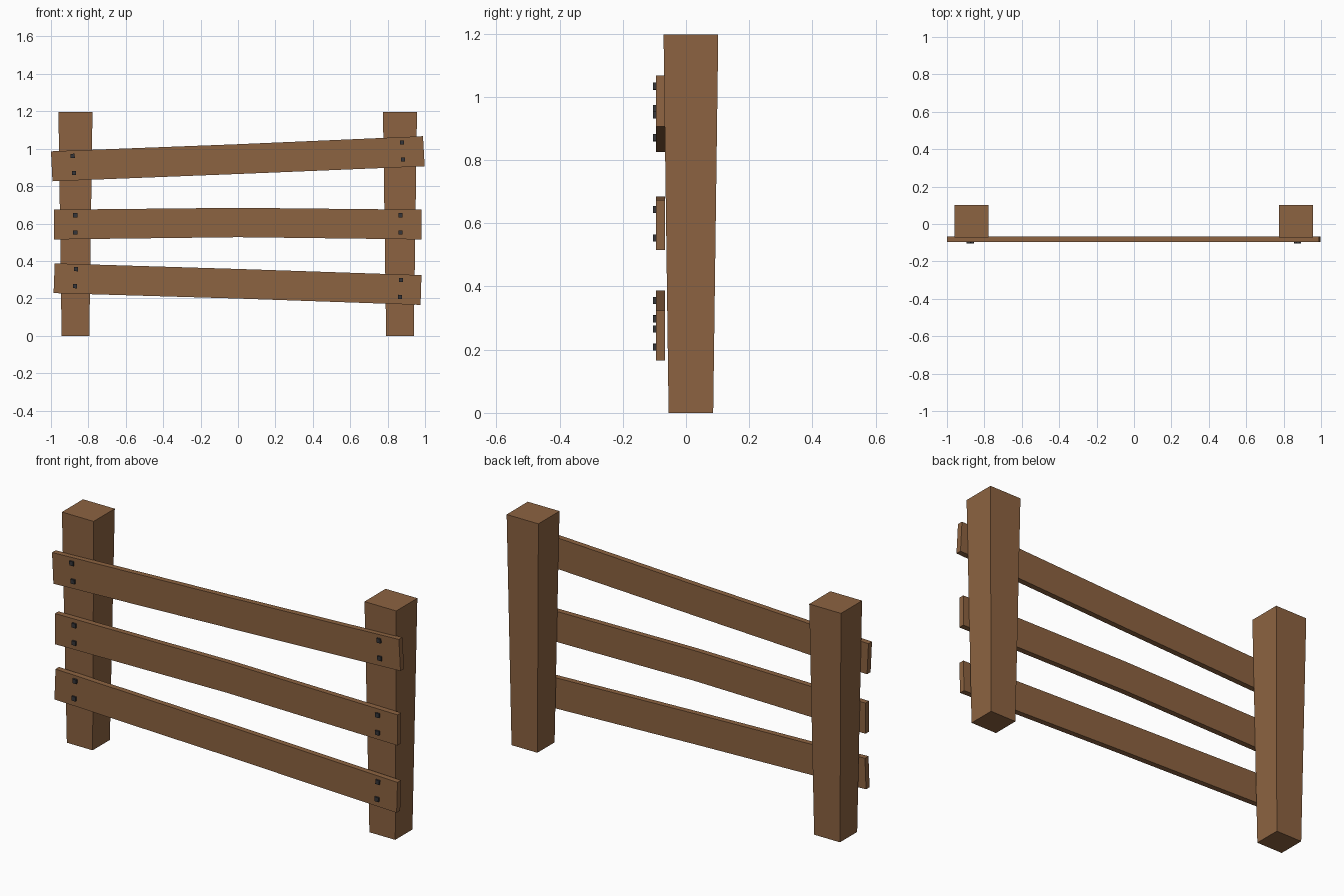
import bpy, bmesh
from mathutils import Vector

if "Cube" in bpy.data.objects:
    bpy.data.objects.remove(bpy.data.objects["Cube"])


def material(name, rgb):
    m = bpy.data.materials.new(name)
    m.diffuse_color = (*rgb, 1)
    m.use_nodes = True
    m.node_tree.nodes["Principled BSDF"].inputs["Base Color"].default_value = m.diffuse_color
    return m


wood = material("brown wood", (0.265, 0.125, 0.053))
iron = material("dark iron", (0.035, 0.036, 0.04))


def loft(name, rings, mat):
    """Closed solid skinned through a list of four-point rings."""
    bm = bmesh.new()
    vs = [[bm.verts.new(p) for p in r] for r in rings]
    for a, b in zip(vs, vs[1:]):
        for i in range(4):
            j = (i + 1) % 4
            bm.faces.new((a[i], a[j], b[j], b[i]))
    bm.faces.new(vs[0])
    bm.faces.new(vs[-1])
    bmesh.ops.recalc_face_normals(bm, faces=bm.faces)
    me = bpy.data.meshes.new(name)
    bm.to_mesh(me)
    bm.free()
    me.materials.append(mat)
    ob = bpy.data.objects.new(name, me)
    bpy.context.collection.objects.link(ob)
    return ob


# Tapered posts, wider at the top
def post_ring(x, w, y0, y1, z):
    return [(x - w, y0, z), (x + w, y0, z), (x + w, y1, z), (x - w, y1, z)]


for name, x in (("left_post", -0.869), ("right_post", 0.866)):
    loft(name, [post_ring(x, 0.074, -0.055, 0.086, 0),
                post_ring(x, 0.091, -0.071, 0.102, 1.197)], wood)

# Rails: (top, bottom) points in x, z at left end, middle and right end
Y_FRONT, Y_BACK = -0.095, -0.066
rails = {
    "top_rail": [((-1.0, 0.986), (-0.992, 0.826)), ((-0.002, 1.024), (0.004, 0.865)),
                 ((0.989, 1.067), (0.998, 0.906))],
    "middle_rail": [((-0.983, 0.674), (-0.983, 0.515)), ((0, 0.684), (0, 0.527)),
                    ((0.981, 0.674), (0.981, 0.515))],
    "bottom_rail": [((-0.98, 0.387), (-0.986, 0.228)), ((0.003, 0.357), (-0.003, 0.199)),
                    ((0.981, 0.324), (0.976, 0.165))],
}
for name, pts in rails.items():
    loft(name, [[(t[0], Y_FRONT, t[1]), (t[0], Y_BACK, t[1]),
                 (b[0], Y_BACK, b[1]), (b[0], Y_FRONT, b[1])] for t, b in pts], wood)

# Square bolts, two per rail end, aligned with each rail
bolts = {
    "top_rail": [(-0.884, 0.962), (-0.877, 0.87), (0.877, 1.033), (0.882, 0.942)],
    "middle_rail": [(-0.87, 0.644), (-0.87, 0.553), (0.869, 0.644), (0.869, 0.553)],
    "bottom_rail": [(-0.866, 0.356), (-0.871, 0.265), (0.871, 0.298), (0.866, 0.208)],
}
for name, centres in bolts.items():
    pts = rails[name]
    u = Vector(pts[2][0]) - Vector(pts[0][0])
    u = u.normalized() * 0.011
    v = Vector((-u.y, u.x))
    for i, c in enumerate(centres):
        c = Vector(c)
        corners = [c - u - v, c + u - v, c + u + v, c - u + v]
        loft(f"{name}_bolt_{i + 1}",
             [[(p.x, y, p.y) for p in corners] for y in (-0.104, -0.09)], iron)
